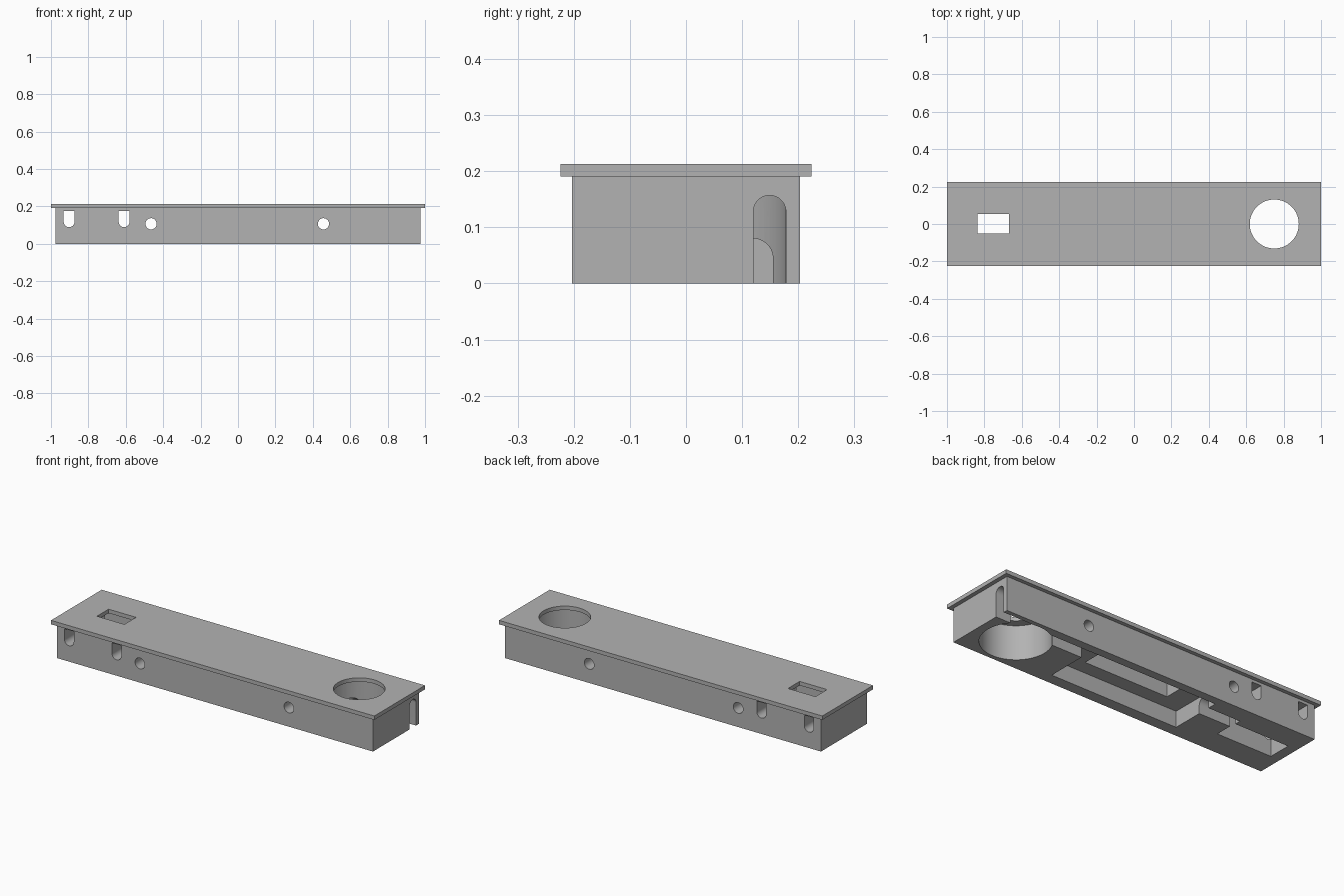
import bpy, bmesh, math
from mathutils import Vector

if "Cube" in bpy.data.objects:
    bpy.data.objects.remove(bpy.data.objects["Cube"])

grey = bpy.data.materials.new("mid grey")
grey.diffuse_color = (0.45, 0.45, 0.45, 1)
grey.use_nodes = True
grey.node_tree.nodes["Principled BSDF"].inputs["Base Color"].default_value = grey.diffuse_color


def prism(name, profile, axis, start, end):
    """Extrude a 2D profile along an axis: x uses (y,z), y uses (x,z), z uses (x,y)."""
    place = {"x": lambda a, b: (start, a, b),
             "y": lambda a, b: (a, start, b),
             "z": lambda a, b: (a, b, start)}[axis]
    shift = Vector([(end - start) if k == axis else 0 for k in "xyz"])
    bm = bmesh.new()
    face = bm.faces.new([bm.verts.new(place(a, b)) for a, b in profile])
    ext = bmesh.ops.extrude_face_region(bm, geom=[face])
    bmesh.ops.translate(bm, vec=shift,
                        verts=[g for g in ext["geom"] if isinstance(g, bmesh.types.BMVert)])
    bmesh.ops.recalc_face_normals(bm, faces=bm.faces)
    mesh = bpy.data.meshes.new(name)
    bm.to_mesh(mesh)
    bm.free()
    mesh.materials.append(grey)
    obj = bpy.data.objects.new(name, mesh)
    bpy.context.collection.objects.link(obj)
    return obj


def rect(a0, a1, b0, b1):
    return [(a0, b0), (a1, b0), (a1, b1), (a0, b1)]


def arc(a, b, r, deg0, deg1, n):
    return [(a + r * math.cos(math.radians(deg0 + (deg1 - deg0) * i / n)),
             b + r * math.sin(math.radians(deg0 + (deg1 - deg0) * i / n)))
            for i in range(n + 1)]


def circle(a, b, r, n=64):
    return arc(a, b, r, 0, 360, n)[:-1]


def arch(a, r, top, bottom=-0.1):
    """Round-topped opening."""
    return [(a - r, bottom), (a + r, bottom)] + arc(a, top - r, r, 0, 180, 24)


def combine(target, other, operation):
    mod = target.modifiers.new("combine", "BOOLEAN")
    mod.operation = operation
    mod.solver = "EXACT"
    mod.object = other
    bpy.context.view_layer.objects.active = target
    bpy.ops.object.modifier_apply(modifier=mod.name)
    bpy.data.objects.remove(other)


# Box body with an overhanging top plate
housing = prism("housing", rect(-0.977, 0.977, -0.203, 0.203), "z", 0, 0.2)
plate = prism("top_plate", rect(-1, 1, -0.224, 0.224), "z", 0.191, 0.213)
combine(housing, plate, "UNION")

cutters = [
    # Round opening in the plate and the wider bore below it
    prism("bore", circle(0.75, 0, 0.18), "z", -0.1, 0.191),
    prism("round_opening", circle(0.75, 0, 0.131), "z", 0.15, 0.3),
    # Switch window and the wider pocket below it
    prism("switch_pocket", rect(-0.92, -0.58, -0.06, 0.07), "z", -0.1, 0.191),
    prism("switch_window", rect(-0.838, -0.668, -0.05, 0.053), "z", 0.15, 0.3),
    # Central pocket with a deeper recess in its ceiling
    prism("main_pocket", rect(-0.385, 0.405, -0.14, 0.156), "z", -0.1, 0.09),
    prism("deep_recess", rect(-0.26, 0.26, -0.06, 0.06), "z", -0.1, 0.187),
    # Cable slot in the end wall and the channels joining the pockets
    prism("end_slot", arch(0.149, 0.029, 0.157), "x", 0.78, 1.1),
    prism("bore_channel", arch(0.12, 0.035, 0.08), "x", 0.36, 0.75),
    prism("switch_channel", arch(0.07, 0.035, 0.08), "x", -0.585, -0.35),
]
# Round cross holes through both long walls
for x in (-0.465, 0.457):
    cutters.append(prism("cross_hole", circle(x, 0.107, 0.03, 48), "y", -0.4, 0.4))
# Flat-topped, round-bottomed slots through both long walls
for x in (-0.903, -0.609):
    slot = [(x + 0.029, 0.176), (x - 0.029, 0.176)] + arc(x, 0.118, 0.029, 180, 360, 24)
    cutters.append(prism("side_slot", slot, "y", -0.4, 0.4))

for cutter in cutters:
    combine(housing, cutter, "DIFFERENCE")

# Smooth bores, sharp edges
bpy.ops.object.select_all(action="DESELECT")
housing.select_set(True)
bpy.context.view_layer.objects.active = housing
bpy.ops.object.shade_smooth_by_angle(angle=math.radians(30))
